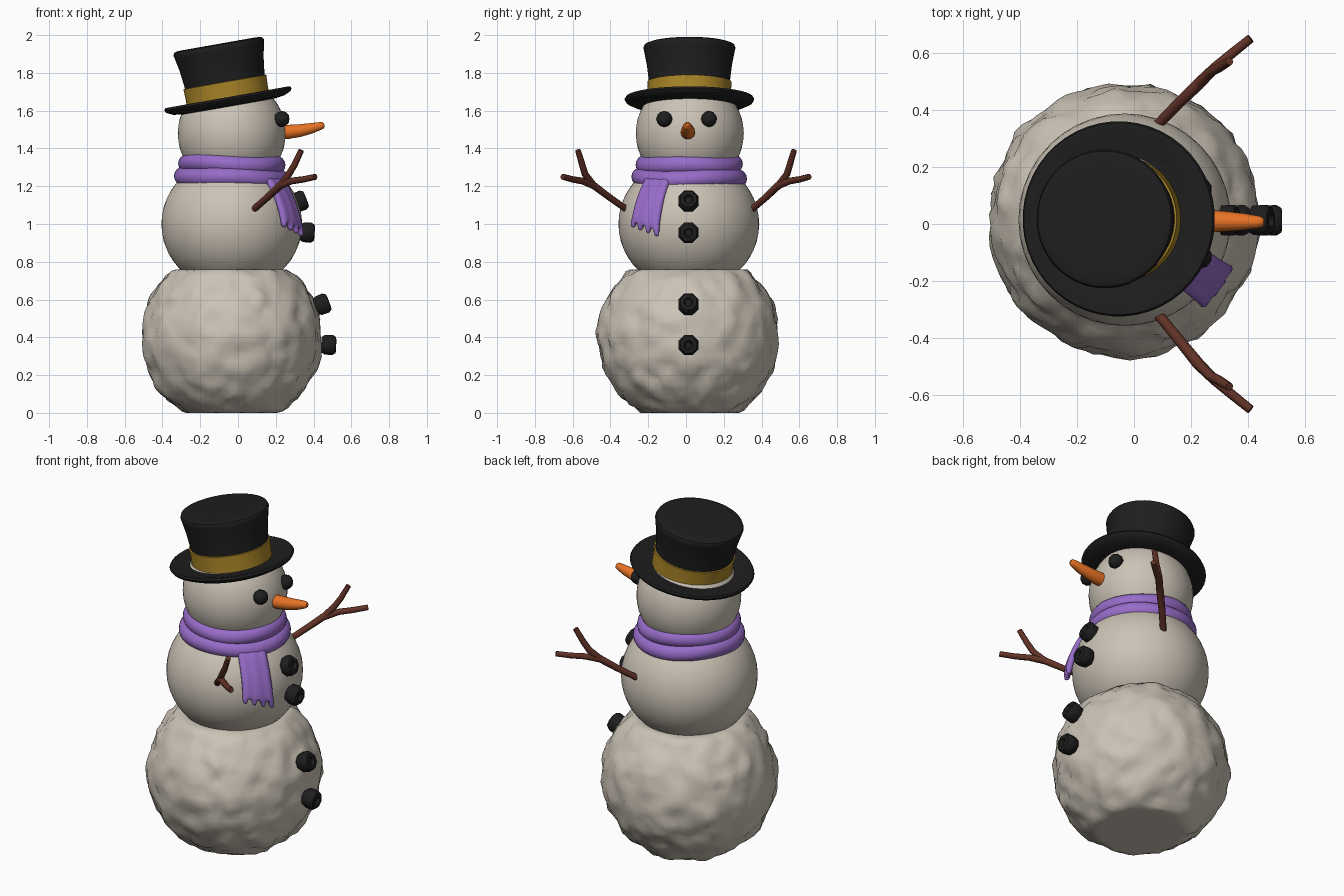
import bpy, bmesh, math
from mathutils import Vector, noise

if "Cube" in bpy.data.objects:
    bpy.data.objects.remove(bpy.data.objects["Cube"])

CX, CY = -0.033, 0.015          # axis of the snow body


def material(name, rgb):
    m = bpy.data.materials.new(name)
    m.diffuse_color = (*rgb, 1)
    m.use_nodes = True
    m.node_tree.nodes["Principled BSDF"].inputs["Base Color"].default_value = m.diffuse_color
    return m


SNOW = material("snow", (0.60, 0.545, 0.465))
BLACK = material("black", (0.013, 0.013, 0.013))
GOLD = material("gold", (0.40, 0.235, 0.02))
ORANGE = material("orange", (0.80, 0.17, 0.018))
BROWN = material("brown", (0.12, 0.032, 0.02))
PURPLE = material("purple", (0.31, 0.15, 0.58))


def finish(obj, mat, angle=40):
    obj.data.materials.clear()
    obj.data.materials.append(mat)
    bpy.ops.object.select_all(action='DESELECT')
    bpy.context.view_layer.objects.active = obj
    obj.select_set(True)
    bpy.ops.object.shade_smooth_by_angle(angle=math.radians(angle))
    return obj


def from_bmesh(name, bm, mat, angle=40):
    bmesh.ops.recalc_face_normals(bm, faces=bm.faces)
    me = bpy.data.meshes.new(name)
    bm.to_mesh(me)
    bm.free()
    obj = bpy.data.objects.new(name, me)
    bpy.context.collection.objects.link(obj)
    return finish(obj, mat, angle)


def ball(name, mat, loc, size, sub=4, bump=0.0, low=-9, high=9):
    """Sphere with optional lumps, flattened at heights low and high."""
    bm = bmesh.new()
    bmesh.ops.create_icosphere(bm, subdivisions=sub, radius=1)
    for v in bm.verts:
        n = v.co.normalized()
        lump = noise.noise(n * 4.5) + 0.6 * noise.noise(n * 10)
        p = Vector(loc) + Vector(a * b for a, b in zip(n, size)) + n * bump * lump
        p.z = min(max(p.z, low), high)
        v.co = p
    return from_bmesh(name, bm, mat, 60)


def lathe(name, mat, profile, loc, axis=(0, 0, 1), segs=48, angle=40):
    """Revolve (radius, height) points around an axis; radius 0 makes a pole."""
    bm = bmesh.new()
    q = Vector(axis).to_track_quat('Z', 'Y')
    rings = []
    for r, h in profile:
        n = 1 if r == 0 else segs
        rings.append([bm.verts.new(Vector(loc) + q @ Vector((
            r * math.cos(math.tau * (i + .5) / segs),
            r * math.sin(math.tau * (i + .5) / segs), h))) for i in range(n)])
    for a, b in zip(rings, rings[1:]):
        for i in range(segs):
            j = (i + 1) % segs
            quad = [a[i % len(a)], a[j % len(a)], b[j % len(b)], b[i % len(b)]]
            bm.faces.new(list(dict.fromkeys(quad)))
    return from_bmesh(name, bm, mat, angle)


def tube(name, mat, paths, res=3):
    """Tapered tubes along (x, y, z, radius) points."""
    cu = bpy.data.curves.new(name, 'CURVE')
    cu.dimensions = '3D'
    cu.bevel_depth = 1
    cu.bevel_resolution = res
    cu.use_fill_caps = True
    for path in paths:
        sp = cu.splines.new('POLY')
        sp.points.add(len(path) - 1)
        for p, (x, y, z, r) in zip(sp.points, path):
            p.co = (x, y, z, 1)
            p.radius = r
    obj = bpy.data.objects.new(name, cu)
    bpy.context.collection.objects.link(obj)
    bpy.ops.object.select_all(action='DESELECT')
    bpy.context.view_layer.objects.active = obj
    obj.select_set(True)
    bpy.ops.object.convert(target='MESH')
    return finish(bpy.context.view_layer.objects.active, mat, 50)


# Snow body
ball("lower_ball", SNOW, (CX, CY, 0.40), (0.475, 0.478, 0.475), 5, 0.020, 0.0, 0.76)
ball("middle_ball", SNOW, (CX, CY, 1.0), (0.373, 0.373, 0.353))
ball("head", SNOW, (CX, CY + 0.005, 1.48), (0.286, 0.286, 0.29))

# Coal eyes
for side, y in (("right", -0.115), ("left", 0.122)):
    ball(side + "_eye", BLACK, (0.232, y, 1.556), (0.042, 0.043, 0.043), 2)

# Coal buttons with a dented middle
BUTTON = [(0, -.04), (.045, -.04), (.056, -.022), (.058, .018), (.046, .036),
          (.026, .038), (.018, .02), (0, .018)]
for i, (x, z, tilt) in enumerate(((0.327, 1.12, 0.38), (0.368, 0.955, -0.05),
                                  (0.447, 0.575, 0.38), (0.482, 0.36, -0.03))):
    lathe(f"button_{i + 1}", BLACK, BUTTON, (x, 0.013, z), (1, 0, tilt), 8, 50)

# Carrot nose
tube("nose", ORANGE, [[(.21, .01, 1.485, .040), (.27, .01, 1.488, .039),
                       (.33, .009, 1.495, .035), (.39, .008, 1.507, .029),
                       (.435, .007, 1.519, .022), (.45, .007, 1.523, .018),
                       (.457, .007, 1.525, .009)]])

# Twig arms
for side, s in (("right", -1), ("left", 1)):
    b = 0.035 if s > 0 else 0.0
    tube(side + "_arm", BROWN, [
        [(.075, s * .305 + b, 1.07, .018), (.16, s * .41 + b / 2, 1.145, .019),
         (.225, s * .49, 1.205, .021), (.285, s * .55, 1.228, .018),
         (.345, s * .60, 1.236, .017), (.41, s * .652, 1.25, .016)],
        [(.225, s * .49, 1.205, .019), (.27, s * .535, 1.265, .018),
         (.30, s * .55, 1.315, .017), (.335, s * .572, 1.39, .015)]], 2)

# Scarf wraps
for name, z, major, phase in (("scarf_lower_wrap", 1.245, 0.257, 0),
                              ("scarf_upper_wrap", 1.316, 0.235, 2)):
    bpy.ops.mesh.primitive_torus_add(major_radius=major, minor_radius=0.049,
                                     major_segments=56, minor_segments=16)
    wrap = bpy.context.object
    wrap.name = name
    for v in wrap.data.vertices:
        a = math.atan2(v.co.y, v.co.x)
        v.co.z += 0.005 * math.sin(3 * a + phase) - 0.03 * v.co.x
        v.co.x += CX
        v.co.y += CY + 0.002
        v.co.z += z
    finish(wrap, PURPLE, 60)

# Scarf tail with four tassels
PATH = [(.275, 1.25), (.312, 1.205), (.35, 1.14), (.378, 1.08), (.395, 1.02),
        (.402, .99), (.408, .955)]
out = Vector((math.cos(math.radians(-36)), math.sin(math.radians(-36)), 0))
across = Vector((-out.y, out.x, 0))
bm = bmesh.new()
rows = []
for k, (r, z) in enumerate(PATH):
    half = 0.078 + 0.002 * k
    row = []
    for c in range(8):
        u = -1 + 2 * c / 7
        p = Vector((CX, CY, z)) + out * (r + 0.006 * math.cos(9 * u) - 0.012 * u * u)
        p += across * u * half
        p.z -= 0.028 * u * k / 6
        row.append(bm.verts.new(p))
    rows.append(row)
for k in range(len(rows) - 1):
    for c in range(7):
        if k < len(rows) - 2 or c % 2 == 0:
            bm.faces.new((rows[k][c], rows[k][c + 1], rows[k + 1][c + 1], rows[k + 1][c]))
tail = from_bmesh("scarf_tail", bm, PURPLE, 60)
solid = tail.modifiers.new("thickness", 'SOLIDIFY')
solid.thickness = 0.034
solid.offset = 0
tail.modifiers.new("soften", 'SUBSURF').levels = 1

# Tilted top hat with a band
TILT = math.radians(10)
AXIS = (-math.sin(TILT), 0, math.cos(TILT))
HAT = (-0.05, 0.018, 1.64)
lathe("hat", BLACK, [
    (0, -.018), (.25, -.018), (.30, -.010), (.335, .006), (.343, .020), (.337, .031),
    (.32, .032), (.27, .020), (.216, .016), (.213, .06), (.216, .13), (.226, .21),
    (.240, .28), (.244, .298), (.238, .311), (.222, .317), (.19, .318), (0, .318)],
    HAT, AXIS)
lathe("hat_band", GOLD, [(.208, .015), (.221, .018), (.221, .06), (.223, .113),
                         (.210, .116)], HAT, AXIS)
